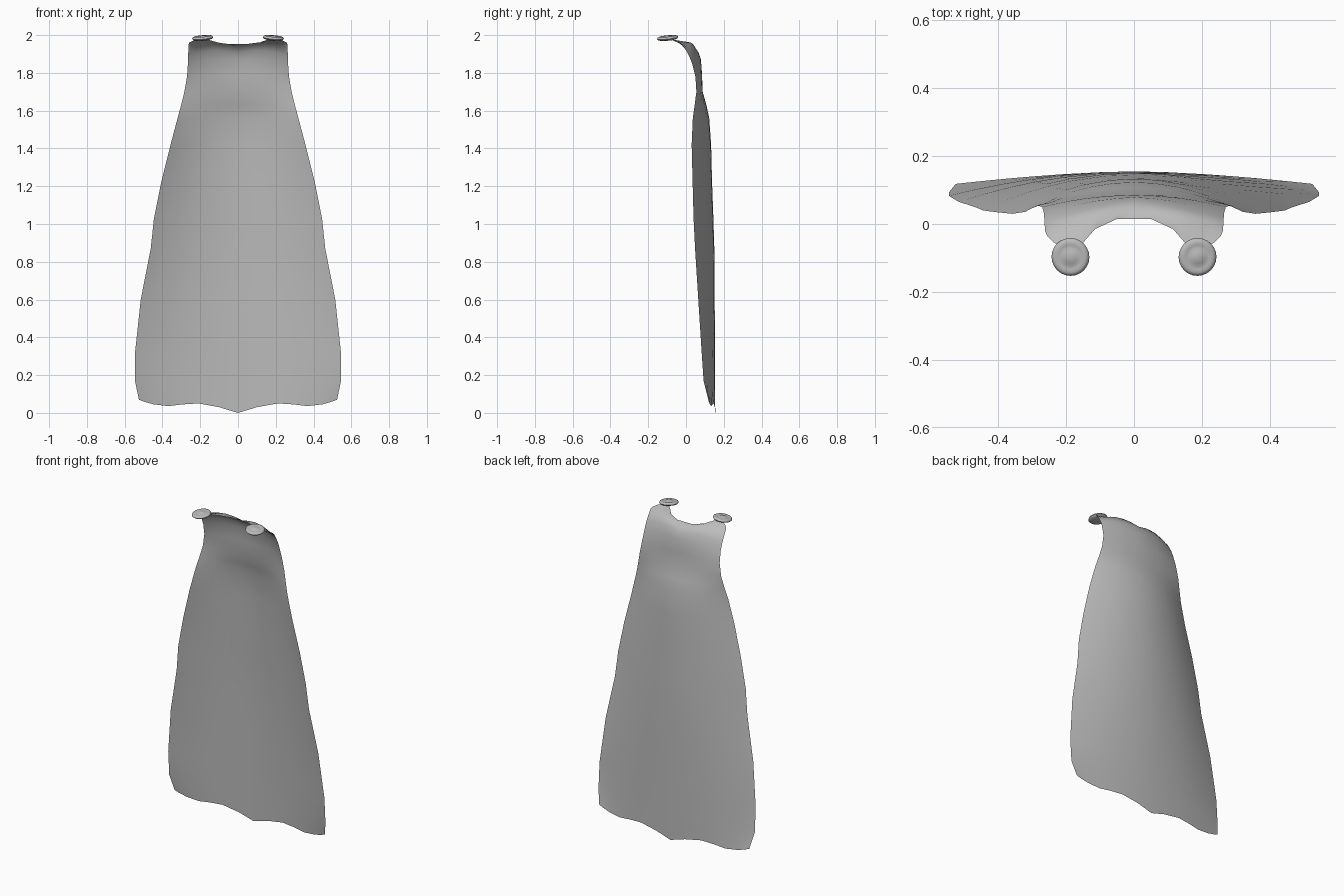
import bpy, bmesh, math
from mathutils import Matrix, Vector

if "Cube" in bpy.data.objects:
    bpy.data.objects.remove(bpy.data.objects["Cube"])

grey = bpy.data.materials.new("cloth grey")
grey.diffuse_color = (0.5, 0.5, 0.5, 1)
grey.use_nodes = True
grey.node_tree.nodes["Principled BSDF"].inputs["Base Color"].default_value = grey.diffuse_color


def make_object(name, bm, angle):
    bmesh.ops.recalc_face_normals(bm, faces=bm.faces)
    mesh = bpy.data.meshes.new(name)
    bm.to_mesh(mesh)
    bm.free()
    mesh.materials.append(grey)
    ob = bpy.data.objects.new(name, mesh)
    bpy.context.collection.objects.link(ob)
    bpy.ops.object.select_all(action='DESELECT')
    bpy.context.view_layer.objects.active = ob
    ob.select_set(True)
    bpy.ops.object.shade_smooth_by_angle(angle=math.radians(angle))
    return ob


# Cape: half cross-sections from centre (u = 0) to side edge (u = 1)
cols = [0, .19, .4, .56, .7, .85, .94, 1]
# centre z, edge z, half width, centre y, edge y
rows = [(.17, .17, .545, .154, .093),
        (.32, .32, .545, .153, .083),
        (.60, .60, .515, .152, .065),
        (.87, .87, .462, .150, .048),
        (1.03, 1.03, .445, .145, .04),
        (1.22, 1.22, .407, .138, .035),
        (1.42, 1.42, .357, .133, .03),
        (1.56, 1.56, .320, .123, .036),
        (1.63, 1.63, .301, .108, .046),
        (1.70, 1.70, .284, .088, .055),
        (1.79, 1.78, .270, .085, .05),
        (1.87, 1.85, .265, .079, .032),
        (1.905, 1.89, .264, .068, .016),
        (1.937, 1.92, .263, .047, .0)]
# wavy hem heights, and neckline running out to the strap tip and back
hem = [0, .03, .05, .045, .036, .045, .058, .07]
neck = [(0, .015, 1.953), (.05, .015, 1.953), (.115, -.015, 1.961),
        (.148, -.053, 1.973), (.185, -.088, 1.98), (.235, -.055, 1.972),
        (.256, -.035, 1.962), (.262, -.02, 1.952)]

grid = [[Vector((.525 * u, .155 - .037 * u ** 1.6, h)) for u, h in zip(cols, hem)]]
for z0, z1, w, yc, ye in rows:
    lift = max(0, z0 - 1.85) * .32      # rounded shoulders near the top
    grid.append([Vector((w * u, yc + (ye - yc) * u ** 2 - lift * .5 * math.sin(math.pi * u),
                         z0 + (z1 - z0) * u ** 2 + lift * math.sin(math.pi * u)))
                 for u in cols])
grid.append([Vector(p) for p in neck])

bm = bmesh.new()
rings = []
for half in grid:
    full = [Vector((-p.x, p.y, p.z)) for p in half[:0:-1]] + half
    rings.append([bm.verts.new(p) for p in full])
for a, b in zip(rings, rings[1:]):
    for i in range(len(a) - 1):
        bm.faces.new((a[i + 1], a[i], b[i], b[i + 1]))
cape = make_object("cape", bm, 60)
# make the back the outer side
if sum(p.normal.y for p in cape.data.polygons) < 0:
    cape.data.flip_normals()

# Shoulder buttons: lathed rim with a shallow dish and a central boss
profile = [(0, -.011), (.035, -.011), (.051, -.006), (.056, 0), (.053, .007),
           (.045, .011), (.036, .009), (.026, .009), (.018, .013), (0, .015)]
for side, label in ((-1, "left"), (1, "right")):
    bm = bmesh.new()
    vs = [bm.verts.new((r, 0, z)) for r, z in profile]
    es = [bm.edges.new(e) for e in zip(vs, vs[1:])]
    bmesh.ops.spin(bm, geom=vs + es, cent=(0, 0, 0), axis=(0, 0, 1),
                   angle=2 * math.pi, steps=24, use_duplicate=False)
    bmesh.ops.remove_doubles(bm, verts=bm.verts, dist=.0005)
    tilt = Matrix.Rotation(math.radians(6), 4, 'X') @ Matrix.Rotation(math.radians(5 * side), 4, 'Y')
    bm.transform(Matrix.Translation((.187 * side, -.097, 1.984)) @ tilt)
    make_object("shoulder_button_" + label, bm, 50)
